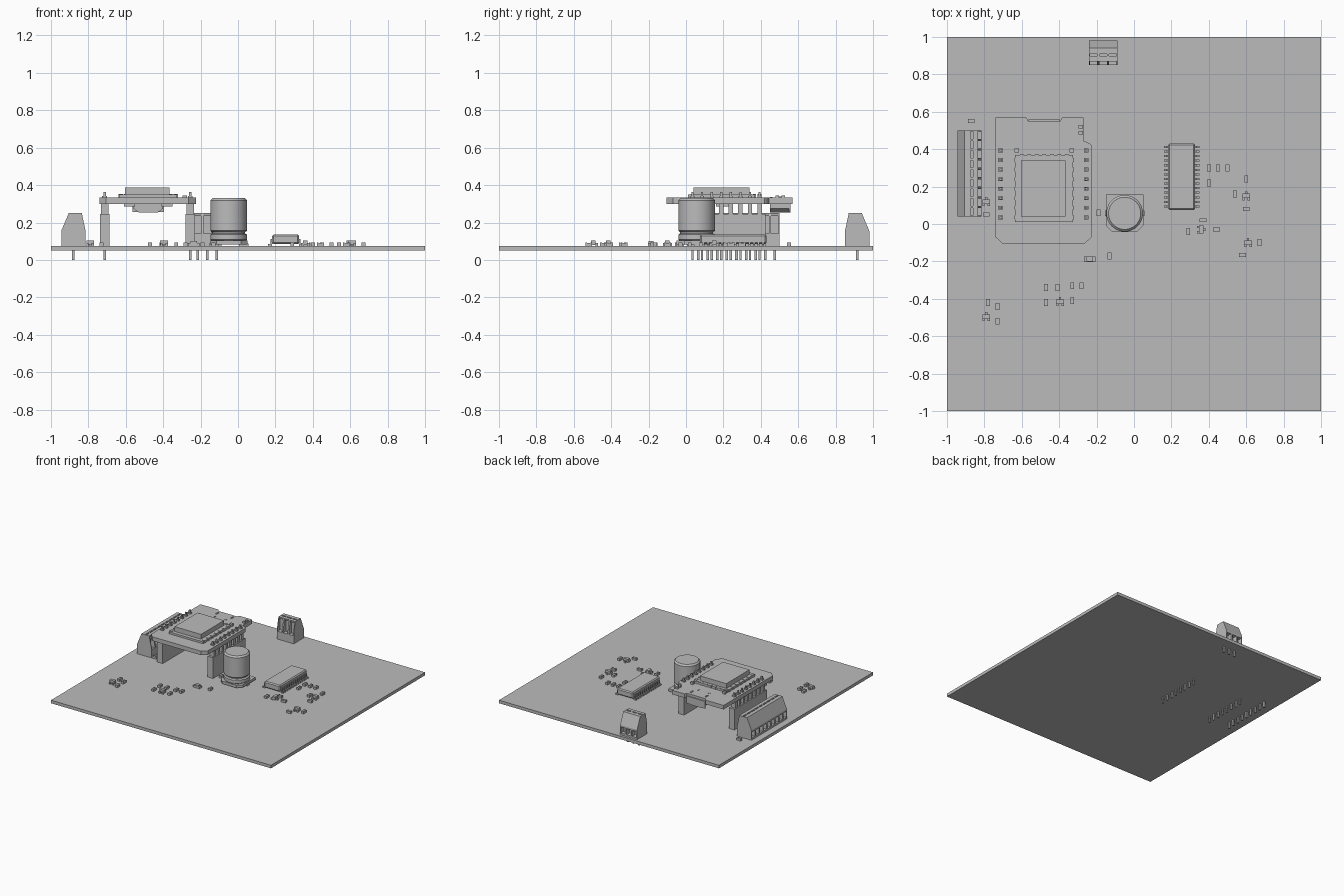
import bpy
import bmesh
from math import pi, cos, sin
from mathutils import Matrix

cube = bpy.data.objects.get("Cube")
if cube:
    bpy.data.objects.remove(cube)

grey = bpy.data.materials.new("plain_grey")
grey.use_nodes = True
grey.diffuse_color = (0.5, 0.5, 0.5, 1)
grey.node_tree.nodes["Principled BSDF"].inputs["Base Color"].default_value = (0.5, 0.5, 0.5, 1)

BOARD = 0.075      # top of the main board
PITCH = 0.0512     # spacing shared by headers and terminals


def finish(name, bm):
    bmesh.ops.recalc_face_normals(bm, faces=bm.faces)
    mesh = bpy.data.meshes.new(name)
    bm.to_mesh(mesh)
    bm.free()
    mesh.materials.append(grey)
    obj = bpy.data.objects.new(name, mesh)
    bpy.context.collection.objects.link(obj)
    return obj


def add_box(bm, x, y, bottom, top, width, depth):
    place = Matrix.Translation((x, y, (bottom + top) / 2))
    size = Matrix.Diagonal((width, depth, top - bottom, 1))
    bmesh.ops.create_cube(bm, size=1, matrix=place @ size)


def add_prism(bm, points, start, direction):
    """Extrude a closed outline; start lifts a 2D point into 3D."""
    face = bm.faces.new([bm.verts.new(start(a, b)) for a, b in points])
    result = bmesh.ops.extrude_face_region(bm, geom=[face])
    moved = [v for v in result["geom"] if isinstance(v, bmesh.types.BMVert)]
    bmesh.ops.translate(bm, verts=moved, vec=direction)


def boxes(name, items):
    bm = bmesh.new()
    for item in items:
        add_box(bm, *item)
    return finish(name, bm)


def slab(name, points, bottom, top):
    bm = bmesh.new()
    add_prism(bm, points, lambda x, y: (x, y, bottom), (0, 0, top - bottom))
    return finish(name, bm)


def smooth(obj):
    bpy.ops.object.select_all(action="DESELECT")
    obj.select_set(True)
    bpy.context.view_layer.objects.active = obj
    bpy.ops.object.shade_smooth_by_angle()


# Main board
boxes("main_board", [(0, 0, 0.05, BOARD, 2, 2)])


# Screw terminals: solid walls alternating with recessed cells
def terminal(name, poles, location, angle):
    outer = [(-0.065, BOARD), (0.065, BOARD), (0.065, 0.155), (0.025, 0.25),
             (-0.045, 0.25), (-0.065, 0.155)]
    cell = [(-0.065, BOARD), (0.065, BOARD), (0.065, 0.09), (0.025, 0.09),
            (0.025, 0.14), (0.065, 0.14), (0.065, 0.155), (0.025, 0.25),
            (-0.005, 0.25), (-0.005, 0.235), (-0.018, 0.235), (-0.018, 0.25),
            (-0.045, 0.25), (-0.042, 0.235), (-0.03, 0.235), (-0.03, 0.14),
            (-0.065, 0.14)]
    bm = bmesh.new()
    half = poles * PITCH / 2
    wall = 0.012
    for i in range(poles + 1):
        edge = i * PITCH - half
        low = max(edge - wall / 2, -half)
        high = min(edge + wall / 2, half)
        add_prism(bm, outer, lambda u, z: (u, low, z), (0, high - low, 0))
        if i < poles:
            add_prism(bm, cell, lambda u, z: (u, high, z), (0, PITCH - wall / 2, 0))
            add_box(bm, 0, edge + PITCH / 2, 0, BOARD, 0.014, 0.014)
    obj = finish(name, bm)
    obj.location = location
    obj.rotation_euler.z = angle


terminal("long_terminal", 9, (-0.88, 0.27, 0), pi)
terminal("short_terminal", 3, (-0.165, 0.915, 0), pi / 2)

# Raised module board with USB notch and stepped corner
slab("module_board", [
    (-0.74, -0.07), (-0.705, -0.105), (-0.265, -0.105), (-0.225, -0.07),
    (-0.225, 0.42), (-0.235, 0.43), (-0.27, 0.445), (-0.27, 0.57),
    (-0.385, 0.57), (-0.395, 0.55), (-0.565, 0.55), (-0.575, 0.57),
    (-0.74, 0.57)], 0.3, 0.333)

# Header sockets and pins under the module
rows = [0.035 + i * PITCH for i in range(8)]
for side, x in (("right", -0.713), ("left", -0.255)):
    boxes(side + "_socket", [(x, 0.215, BOARD, 0.245, 0.05, 0.42)])
    boxes(side + "_header_pins",
          [(x, y, 0.24, 0.302, 0.04, 0.024) for y in rows]
          + [(x, y, 0.3, 0.362, 0.012, 0.012) for y in rows]
          + [(x, y, 0.333, 0.343, 0.026, 0.02) for y in rows]
          + [(x, y, 0, BOARD, 0.012, 0.012) for y in rows])

# Wireless module: carrier, edge pads and shield can
boxes("radio_carrier", [(-0.48, 0.19, 0.333, 0.349, 0.31, 0.36)])
boxes("radio_pads",
      [(-0.48 + s * 0.147, y, 0.333, 0.353, 0.022, 0.02) for s in (-1, 1) for y in rows]
      + [(-0.6 + i * 0.04, 0.365, 0.333, 0.353, 0.02, 0.016) for i in range(7)])
boxes("shield_can", [(-0.485, 0.19, 0.348, 0.388, 0.24, 0.3)])

# USB socket hanging below the module: a shell with a tapered lower half
bm = bmesh.new()
add_prism(bm, [(-0.56, 0.3), (-0.56, 0.275), (-0.53, 0.253), (-0.43, 0.253),
               (-0.4, 0.275), (-0.4, 0.3)],
          lambda x, z: (x, 0.45, z), (0, 0.11, 0))
add_box(bm, -0.48, 0.556, 0.255, 0.315, 0.17, 0.008)
finish("usb_socket", bm)

# Small parts on the module
boxes("module_buttons", [(x, 0.51, 0.33, 0.338, 0.012, 0.03) for x in (-0.545, -0.41)]
      + [(x, 0.455, 0.33, 0.336, 0.014, 0.014) for x in (-0.53, -0.43)])
boxes("module_chips", [(-0.285, y, 0.33, 0.345, 0.022, 0.018) for y in (0.488, 0.52)])
boxes("module_underside_chips",
      [(-0.48 + s * 0.1, 0.2, 0.285, 0.302, 0.06, 0.08) for s in (-1, 1)])

# Capacitor: chamfered base and a turned can
cx, cy = -0.05, 0.057
base = [(-0.1, 0.1), (-0.1, -0.065), (-0.065, -0.1), (0.065, -0.1), (0.1, -0.065), (0.1, 0.1)]
slab("capacitor_base", [(cx + x, cy + y) for x, y in base], 0.082, 0.103)
boxes("capacitor_leads", [(cx + s * 0.08, cy, BOARD, 0.088, 0.05, 0.03) for s in (-1, 1)])
profile = [(0.09, 0.1), (0.098, 0.108), (0.098, 0.135), (0.088, 0.142), (0.088, 0.148),
           (0.098, 0.156), (0.098, 0.318), (0.086, 0.33)]
bm = bmesh.new()
sides = 48
rings = [[bm.verts.new((cx + r * cos(2 * pi * k / sides), cy + r * sin(2 * pi * k / sides), z))
          for k in range(sides)] for r, z in profile]
for lower, upper in zip(rings, rings[1:]):
    for k in range(sides):
        n = (k + 1) % sides
        bm.faces.new((lower[k], lower[n], upper[n], upper[k]))
bm.faces.new(rings[0])
bm.faces.new(rings[-1])
smooth(finish("capacitor_can", bm))

# Large chip with bevelled body and legs down both sides
chip = boxes("large_chip", [(0.255, 0.253, 0.085, 0.137, 0.144, 0.355)])
bevel = chip.modifiers.new("bevel", "BEVEL")
bevel.width = 0.008
bevel.segments = 1
legs = []
for s in (-1, 1):
    for i in range(14):
        y = 0.253 + (i - 6.5) * 0.0245
        legs.append((0.255 + s * 0.074, y, 0.085, 0.112, 0.012, 0.011))
        legs.append((0.255 + s * 0.083, y, BOARD, 0.085, 0.022, 0.011))
boxes("large_chip_legs", legs)


# Resistors and small capacitors: body with two end caps
def passives(name, spots, along_x):
    items = []
    for x, y in spots:
        for length, height, shift in ((0.024, 0.091, 0), (0.009, 0.094, -0.014), (0.009, 0.094, 0.014)):
            if along_x:
                items.append((x + shift, y, BOARD, height, length, 0.021))
            else:
                items.append((x, y + shift, BOARD, height, 0.021, length))
    boxes(name, items)


passives("upright_passives", [
    (0.4, 0.3), (0.45, 0.3), (0.5, 0.3), (0.4, 0.22), (0.6, 0.24), (0.54, 0.16),
    (0.29, -0.04), (0.67, -0.1), (-0.47, -0.34), (-0.41, -0.34), (-0.33, -0.33),
    (-0.28, -0.33), (-0.47, -0.42), (-0.33, -0.41), (-0.78, -0.42),
    (-0.73, -0.44), (-0.73, -0.52), (-0.19, 0.06), (-0.13, -0.17)], False)
passives("sideways_passives", [
    (0.6, 0.08), (0.37, 0.02), (0.44, -0.03), (0.58, -0.165), (-0.87, 0.55), (-0.79, 0.05)], True)
boxes("status_lamp", [(-0.237, -0.188, BOARD, 0.09, 0.06, 0.03),
                      (-0.237, -0.188, 0.09, 0.1, 0.035, 0.026)])

# Three-legged transistors
items = []
for x, y, turned in ((0.6, 0.15, 0), (0.36, -0.03, 1), (0.61, -0.1, 0),
                     (-0.79, -0.495, 0), (-0.395, -0.415, 0), (-0.79, 0.12, 0)):
    for u, v, bottom, top, width, depth in (
            (0, 0, 0.079, 0.105, 0.042, 0.024), (0, 0.017, BOARD, 0.09, 0.012, 0.014),
            (-0.014, -0.017, BOARD, 0.09, 0.012, 0.014), (0.014, -0.017, BOARD, 0.09, 0.012, 0.014)):
        if turned:
            u, v, width, depth = v, u, depth, width
        items.append((x + u, y + v, bottom, top, width, depth))
boxes("transistors", items)
